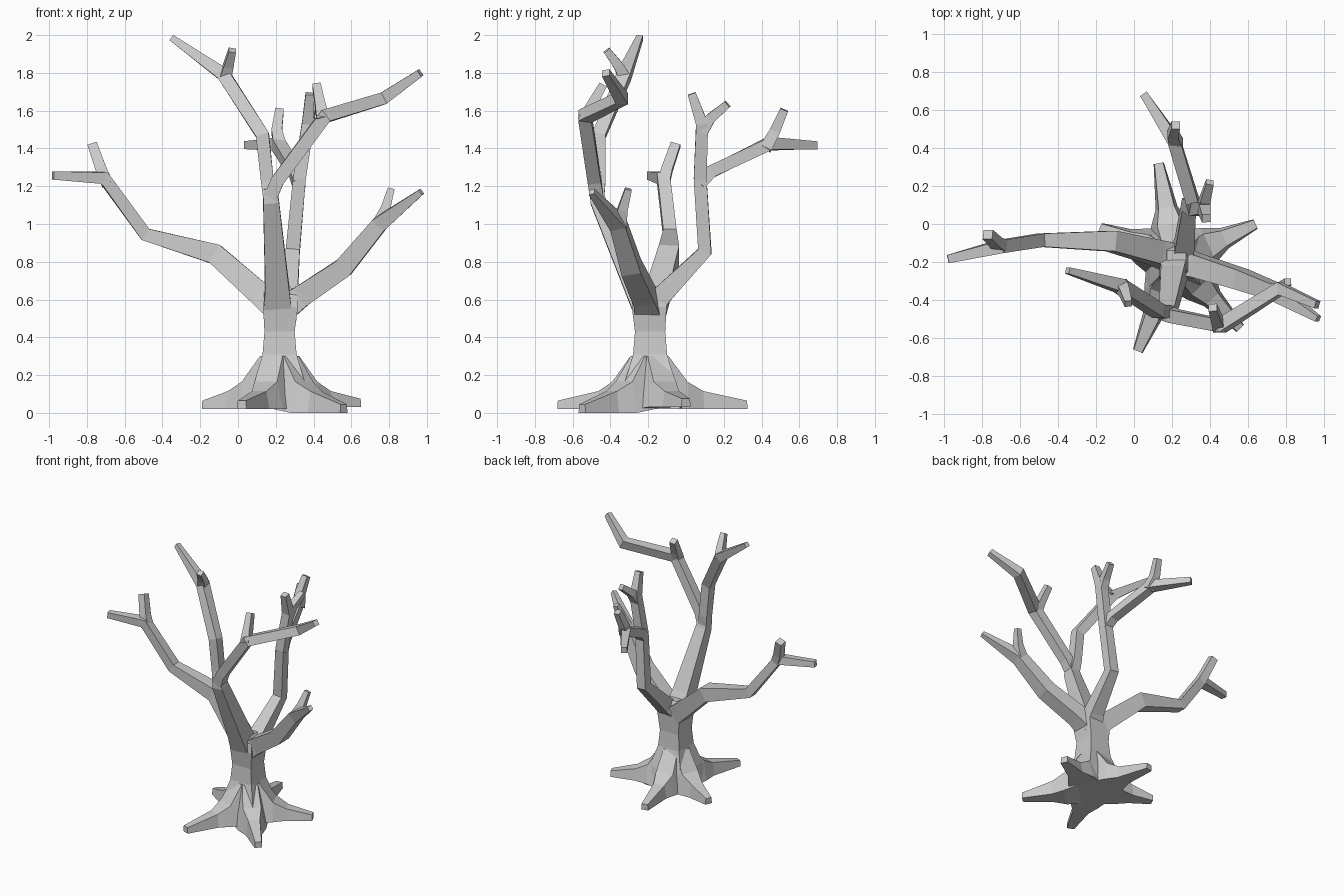
import bpy, bmesh
from mathutils import Vector


def loft(name, rings):
    """Closed solid through a list of equal-length vertex rings."""
    bm = bmesh.new()
    loops = [[bm.verts.new(p) for p in r] for r in rings]
    n = len(loops[0])
    for a, b in zip(loops, loops[1:]):
        for i in range(n):
            j = (i + 1) % n
            bm.faces.new((a[i], a[j], b[j], b[i]))
    bm.faces.new(loops[0][::-1])
    bm.faces.new(loops[-1])
    bmesh.ops.recalc_face_normals(bm, faces=bm.faces)
    me = bpy.data.meshes.new(name)
    bm.to_mesh(me)
    bm.free()
    ob = bpy.data.objects.new(name, me)
    bpy.context.collection.objects.link(ob)
    return ob


def limb(name, pts, ref):
    """Square, tapering branch; each point is (x, y, z, half width)."""
    P = [Vector(p[:3]) for p in pts]
    D = [(b - a).normalized() for a, b in zip(P, P[1:])]
    rings = []
    for i, p in enumerate(P):
        t = (D[max(i - 1, 0)] + D[min(i, len(D) - 1)]).normalized()
        u = (ref - t * ref.dot(t)).normalized()
        v = t.cross(u)
        h = pts[i][3]
        rings.append([p + (u * a + v * b) * h
                      for a, b in ((1, 1), (-1, 1), (-1, -1), (1, -1))])
    return loft(name, rings)


X, Y = Vector((1, 0, 0)), Vector((0, 1, 0))
CX, CY = 0.22, -0.19

# Trunk: square rings (z, half width, centre x, centre y)
trunk = [(0.02, 0.16, CX, CY), (0.16, 0.135, CX, CY), (0.31, 0.09, CX, CY),
         (0.43, 0.08, CX, CY), (0.56, 0.092, 0.225, -0.195),
         (0.62, 0.085, 0.225, -0.195), (0.67, 0.05, 0.225, -0.19)]
loft("trunk", [[(x + a * h, y + b * h, z)
                for a, b in ((1, 1), (-1, 1), (-1, -1), (1, -1))]
               for z, h, x, y in trunk])

# Roots: flared wedges (tip x, tip y, underside z)
for i, (tx, ty, zb) in enumerate([(0.13, 0.32, 0.02), (0.64, 0.0, 0.03),
                                  (0.56, -0.55, 0.0), (0.02, -0.67, 0.02),
                                  (-0.18, -0.02, 0.02)]):
    tip, c = Vector((tx, ty, 0)), Vector((CX, CY, 0))
    d = (tip - c).normalized()
    s = Vector((-d.y, d.x, 0))
    L = (tip - c).length
    rings = []
    for dist, low, high, top in [(0.02, 0.13, 0.06, 0.31), (0.09, 0.13, 0.055, 0.30),
                                 (0.19, 0.10, 0.065, 0.165), (0.28, 0.058, 0.042, 0.115),
                                 (L, 0.027, 0.023, zb + 0.045)]:
        q = c + d * dist
        up, lo = Vector((0, 0, top)), Vector((0, 0, zb if dist > 0.1 else 0.02))
        rings.append([q + s * low + lo, q - s * low + lo,
                      q - s * high + up, q + s * high + up])
    loft(f"root_{i + 1}", rings)

# Left branch
limb("left_branch", [(0.21, -0.18, 0.55, 0.07), (0.115, -0.15, 0.63, 0.062),
                     (-0.12, -0.09, 0.84, 0.054), (-0.49, -0.085, 0.945, 0.035),
                     (-0.71, -0.12, 1.245, 0.034), (-0.98, -0.185, 1.257, 0.022)], Y)
limb("left_twig", [(-0.69, -0.12, 1.21, 0.032), (-0.725, -0.10, 1.29, 0.029),
                   (-0.77, -0.055, 1.42, 0.026)], Y)

# Right branch
limb("right_branch", [(0.24, -0.20, 0.55, 0.07), (0.335, -0.22, 0.617, 0.058),
                      (0.56, -0.29, 0.77, 0.052), (0.75, -0.36, 1.0, 0.042),
                      (0.97, -0.50, 1.17, 0.016)], Y)
limb("right_twig", [(0.74, -0.35, 0.99, 0.036), (0.78, -0.335, 1.08, 0.026),
                    (0.81, -0.305, 1.185, 0.018)], Y)

# Front stem, splitting in two
limb("front_stem", [(0.21, -0.21, 0.56, 0.075), (0.205, -0.275, 0.69, 0.062),
                    (0.175, -0.465, 1.12, 0.042), (0.17, -0.475, 1.19, 0.032)], Y)
limb("front_right_branch", [(0.17, -0.47, 1.14, 0.036), (0.21, -0.485, 1.23, 0.035),
                            (0.46, -0.535, 1.57, 0.036), (0.77, -0.34, 1.665, 0.033),
                            (0.965, -0.425, 1.80, 0.02)], Y)
limb("front_right_twig", [(0.45, -0.54, 1.55, 0.034), (0.435, -0.50, 1.63, 0.027),
                          (0.415, -0.44, 1.735, 0.022)], X)
limb("front_left_branch", [(0.17, -0.47, 1.14, 0.037), (0.155, -0.46, 1.23, 0.034),
                           (0.13, -0.46, 1.47, 0.035), (-0.075, -0.325, 1.79, 0.035),
                           (-0.35, -0.245, 1.985, 0.017)], Y)
limb("front_left_twig", [(-0.07, -0.32, 1.77, 0.032), (-0.05, -0.36, 1.84, 0.026),
                         (-0.03, -0.42, 1.92, 0.019)], X)

# Back stem, splitting in two
limb("back_stem", [(0.24, -0.20, 0.55, 0.07), (0.265, -0.12, 0.63, 0.052),
                   (0.29, 0.10, 0.855, 0.037), (0.325, 0.075, 1.24, 0.034),
                   (0.37, 0.085, 1.53, 0.032), (0.38, 0.03, 1.69, 0.022)], X)
limb("back_upper_twig", [(0.365, 0.085, 1.49, 0.032), (0.375, 0.13, 1.56, 0.027),
                         (0.40, 0.22, 1.635, 0.02)], X)
limb("back_branch", [(0.325, 0.07, 1.21, 0.034), (0.305, 0.13, 1.275, 0.033),
                     (0.21, 0.44, 1.425, 0.034), (0.05, 0.685, 1.417, 0.021)], X)
limb("back_twig", [(0.225, 0.42, 1.40, 0.033), (0.205, 0.47, 1.49, 0.028),
                   (0.22, 0.52, 1.605, 0.022)], X)
